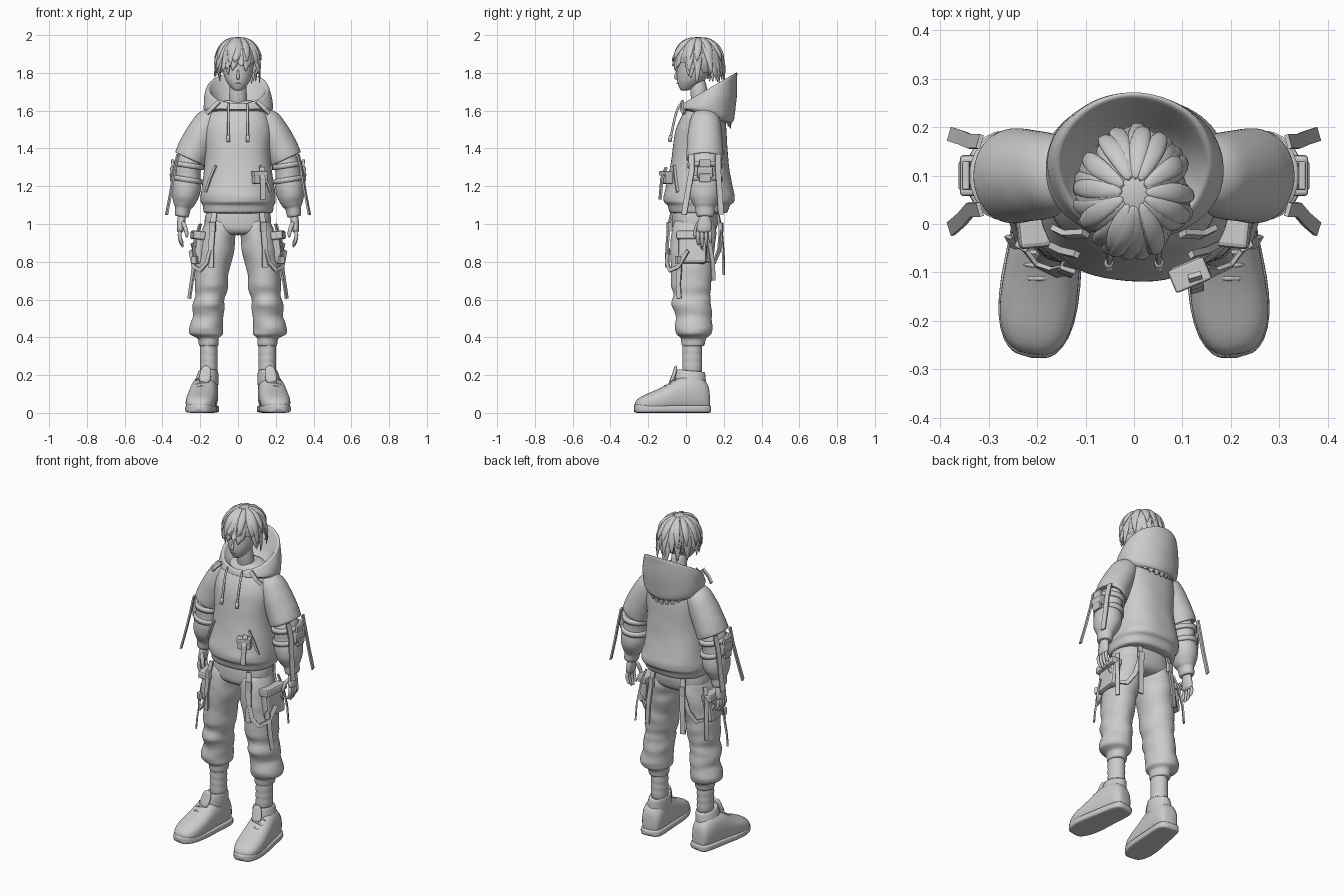
import bpy, bmesh, math, random
from mathutils import Vector, Matrix, noise
random.seed(4)
V = Vector


def finish(name, bm, sub=0, mirror=False, smooth=True, bevel=0):
    bmesh.ops.recalc_face_normals(bm, faces=bm.faces[:])
    for f in bm.faces:
        f.smooth = smooth
    me = bpy.data.meshes.new(name)
    bm.to_mesh(me)
    bm.free()
    ob = bpy.data.objects.new(name, me)
    bpy.context.collection.objects.link(ob)
    if bevel:
        m = ob.modifiers.new("bevel", 'BEVEL')
        m.width, m.segments = bevel, 2
    if mirror:
        ob.modifiers.new("mirror", 'MIRROR').use_mirror_merge = False
    if sub:
        m = ob.modifiers.new("sub", 'SUBSURF')
        m.levels = m.render_levels = sub
    return ob


def loft(name, frames, n=24, p=2.0, sub=1, dens=1, wob=0.0, mirror=False, smooth=True):
    """Skin super-ellipse sections; a frame is (centre, half axis u, half axis v)."""
    fr = []
    for a, b in zip(frames, frames[1:]):
        fr += [[p0.lerp(p1, k / dens) for p0, p1 in zip(a, b)] for k in range(dens)]
    fr.append(frames[-1])
    bm = bmesh.new()
    rows = []
    for c, u, v in fr:
        row = []
        for i in range(n):
            a = 2 * math.pi * i / n + (math.pi / 4 if n == 4 else 0)
            q = [math.copysign(abs(s) ** (2 / p), s) for s in (math.cos(a), math.sin(a))]
            d = u * q[0] + v * q[1]
            pt = c + d
            if wob:
                pt = c + d * (1 + wob * noise.noise(V((pt.x * 8, pt.y * 8, pt.z * 20))))
            row.append(bm.verts.new(pt))
        rows.append(row)
    for r, s in zip(rows, rows[1:]):
        for i in range(n):
            bm.faces.new((r[i], r[(i + 1) % n], s[(i + 1) % n], s[i]))
    bm.faces.new(rows[0])
    bm.faces.new(rows[-1])
    return finish(name, bm, sub, mirror, smooth)


def ring(x, y, z, rx, ry, sx=0, sy=0):
    return (V((x, y, z)), V((rx, 0, rx * sx)), V((0, ry, ry * sy)))


def strap(name, pts, w, t, out, taper=None, n=4, p=60, sub=0, mirror=True):
    """Ribbon or tapered strand along a path, flat side facing out."""
    pts, fr = [V(q) for q in pts], []
    for i, q in enumerate(pts):
        tan = (pts[min(i + 1, len(pts) - 1)] - pts[max(i - 1, 0)]).normalized()
        s = tan.cross(V(out)).normalized()
        k = taper[i] if taper else 1
        fr.append((q, s * w / 2 * k, s.cross(tan) * t / 2 * k))
    return loft(name, fr, n, p, sub, 1, 0, mirror, n != 4)


def box(name, loc, size, rz=0, ry=0, bevel=.008, mirror=True):
    bm = bmesh.new()
    bmesh.ops.create_cube(bm, size=1, matrix=Matrix.Translation(loc) @ Matrix.Rotation(rz, 4, 'Z')
                          @ Matrix.Rotation(ry, 4, 'Y') @ Matrix.Diagonal((*size, 1)))
    return finish(name, bm, 0, mirror, False, bevel)


# Head and neck
loft("head", [ring(*r) for r in [
    (0, -.01, 1.705, .015, .015), (0, .002, 1.715, .032, .036), (0, .018, 1.745, .058, .065),
    (0, .035, 1.78, .075, .085), (0, .045, 1.83, .085, .092), (0, .055, 1.9, .088, .1),
    (0, .06, 1.95, .06, .07)]], sub=2)
loft("neck", [ring(0, .085, 1.58, .06, .055), ring(0, .07, 1.68, .045, .045), ring(0, .06, 1.79, .045, .045)])
strap("nose", [(0, -.045, 1.82), (0, -.053, 1.79), (0, -.062, 1.772), (0, -.045, 1.765)], .022, .02,
      (0, -1, 0), [.4, .7, 1, .5], 8, 2, 1, False)
strap("mouth", [(-.018, -.043, 1.743), (0, -.049, 1.744), (.018, -.043, 1.743)], .006, .008,
      (0, -1, 0), None, 6, 2, 1, False)

# Hair: cap plus layered tapered locks
HC, HR = V((0, .065, 1.872)), V((.108, .122, .118))


def scalp(a, phi, k=1.0):
    return HC + V((HR.x * math.sin(phi) * math.sin(a), -HR.y * math.sin(phi) * math.cos(a),
                   HR.z * math.cos(phi))) * k


bm = bmesh.new()
bmesh.ops.create_uvsphere(bm, u_segments=32, v_segments=20, radius=1,
                          matrix=Matrix.Translation(HC) @ Matrix.Diagonal((*HR, 1)))
bmesh.ops.delete(bm, geom=[v for v in bm.verts if v.co.z < 1.845 - max(0, v.co.y - .03) * .8], context='VERTS')
finish("hair_cap", bm)
for layer, count in enumerate((26, 18, 12)):
    for i in range(count):
        a = 2 * math.pi * (i + .5 * (layer % 2) + random.uniform(-.25, .25)) / count
        front = max(0, math.cos(a))
        end = math.radians([98, 84, 68][layer])
        tw = random.uniform(-.2, .2)
        pts = [scalp(a + tw * s, .2 + (end - .2) * s, 1 + .03 * layer * s) for s in (0, .35, .7, 1)]
        tip = scalp(a + tw * 1.5, 1.57, random.uniform(.95, 1.16))
        tip.z = [1.755 + .07 * front, 1.79 + .05 * front, 1.85][layer] + random.uniform(-.02, .02)
        pts += [pts[-1].lerp(tip, .5) + (pts[-1] - HC) * .06, tip]
        strap("hair_lock", pts, .052, .024, (math.sin(a), -math.cos(a), .25),
              [.35, .8, 1, .9, .65, .06], 6, 2, 1, False)

# Hoodie body with ribbed hem
loft("hoodie_body", [ring(*r) for r in [
    (0, .065, 1.055, .165, .13), (0, .065, 1.06, .185, .155), (0, .067, 1.1, .19, .165),
    (0, .07, 1.115, .2, .188), (0, .07, 1.15, .2, .19), (0, .07, 1.2, .19, .177), (0, .072, 1.3, .178, .155),
    (0, .075, 1.4, .174, .145), (0, .08, 1.5, .182, .136), (0, .09, 1.57, .17, .115),
    (0, .1, 1.62, .125, .09), (0, .1, 1.66, .07, .06)]], n=36, p=2.4, dens=2, wob=.03)

# Hood lying on the shoulders, open at the top
loft("hood", [ring(*r) for r in [
    (0, .1, 1.56, .12, .1, 0, -.3), (0, .115, 1.575, .175, .138, 0, -.3), (0, .115, 1.62, .187, .152, 0, .1),
    (0, .118, 1.675, .178, .155, 0, .45), (0, .122, 1.715, .165, .152, 0, .58), (0, .122, 1.72, .152, .14, 0, .58),
    (0, .115, 1.69, .138, .125, 0, .5), (0, .105, 1.62, .09, .08, 0, .2)]], n=36, dens=2, wob=.04)
for k in range(-5, 6):
    a = k * .2
    strap("hood_hem_tatter", [(.17 * math.sin(a), .1 + .14 * math.cos(a), 1.56),
                              (.172 * math.sin(a), .1 + .135 * math.cos(a), 1.505 + .006 * k * k * .5)],
          .045, .01, (math.sin(a), math.cos(a), 0), [1, .35], mirror=False)
strap("drawstring", [(.05, -.025, 1.645), (.052, -.052, 1.6), (.05, -.068, 1.52), (.052, -.085, 1.44)],
      .014, .014, (0, -1, 0), None, 8, 2, 1)
strap("drawstring_tip", [(.052, -.08, 1.47), (.052, -.087, 1.435)], .02, .02, (0, -1, 0), None, 8, 2)
strap("collar_tab", [(.1, -.02, 1.65), (.14, -.022, 1.61), (.165, -.01, 1.585)], .022, .012, (.3, -1, .3))
strap("pocket_edge", [(.118, -.063, 1.31), (.148, -.056, 1.24), (.17, -.045, 1.17)], .012, .014, (.5, -1, 0))

# Front clip-on pouch
box("front_pouch", (.115, -.1, 1.245), (.075, .045, .065), .4, mirror=False)
box("front_pouch_flap", (.115, -.105, 1.268), (.08, .05, .025), .4, bevel=.005, mirror=False)
strap("front_pouch_strap", [(.125, -.105, 1.3), (.13, -.128, 1.24), (.13, -.137, 1.13)], .028, .01,
      (.3, -1, 0), mirror=False)

# Sleeves: wide half sleeve over a puffy lower sleeve
loft("upper_sleeve", [ring(*r, .45) for r in [
    (.11, .1, 1.6, .04, .05), (.15, .1, 1.555, .068, .08), (.195, .1, 1.475, .077, .092),
    (.23, .1, 1.4, .083, .097), (.25, .1, 1.345, .081, .1), (.25, .1, 1.34, .074, .092),
    (.245, .1, 1.36, .05, .07)]], dens=2, wob=.06, mirror=True)
loft("lower_sleeve", [ring(*r, .15) for r in [
    (.245, .1, 1.38, .05, .07), (.258, .1, 1.31, .066, .082), (.266, .1, 1.26, .068, .083),
    (.272, .1, 1.2, .076, .09), (.28, .1, 1.14, .07, .083), (.288, .1, 1.1, .053, .062),
    (.292, .1, 1.085, .04, .05), (.297, .1, 1.04, .038, .048), (.297, .1, 1.038, .025, .03)]],
     dens=2, wob=.1, mirror=True)
for z, x in ((1.31, .26), (1.235, .267)):
    loft("arm_band", [ring(x, .1, z + d, r, r + .013, .15) for d, r in
                      ((.014, .07), (.013, .08), (-.013, .08), (-.014, .07))], sub=0, mirror=True)
    box("arm_buckle", (x + .085, .1, z + .01), (.016, .06, .045), 0, .1, .004)
box("arm_pouch", (.34, .1, 1.275), (.035, .085, .06), 0, .1)
for y, e in ((.03, -.01), (.17, .185)):
    strap("arm_hanging_strap", [(.318, y, 1.37), (.338, y, 1.28), (.355, (y + e) / 2, 1.17), (.378, e, 1.05)],
          .03, .009, (1, (e - .09) * 3, .2))

# Hands
loft("palm", [ring(*r) for r in [(.297, .1, 1.06, .023, .03), (.299, .1, 1.02, .023, .034),
                                 (.304, .097, .985, .022, .043), (.306, .095, .95, .017, .043)]],
     n=12, mirror=True)
for i, ln in enumerate((.07, .083, .078, .06)):
    y = .062 + .022 * i
    strap("finger", [(.307, y, .965), (.311, y, .94), (.306, y, .955 - ln * .6), (.29, y + .003, .955 - ln)],
          .022, .022, (1, 0, 0), [1, 1, .95, .6], 8, 2, 1)
strap("thumb", [(.295, .07, 1.015), (.28, .055, .985), (.272, .048, .955), (.27, .048, .925)],
      .024, .024, (0, -1, 0), [1, 1.1, 1, .6], 8, 2, 1)

# Trousers: hips and gathered legs
loft("trouser_hips", [ring(*r) for r in [(0, .05, 1.09, .165, .12), (0, .05, 1.02, .18, .125),
                                         (0, .045, .97, .175, .118), (0, .04, .94, .11, .09)]],
     n=32, p=2.3, wob=.03, dens=2)
loft("trouser_leg", [ring(*r) for r in [
    (.09, .045, 1.03, .08, .105), (.105, .04, .95, .095, .12), (.118, .035, .86, .097, .118),
    (.133, .03, .76, .092, .11), (.143, .025, .67, .09, .107), (.15, .03, .62, .08, .098),
    (.152, .028, .57, .087, .105), (.158, .04, .51, .08, .095), (.165, .042, .45, .094, .098),
    (.164, .043, .415, .09, .09), (.158, .04, .395, .058, .066), (.155, .038, .355, .053, .06),
    (.155, .035, .35, .03, .03)]], dens=3, wob=.13, mirror=True)
loft("ankle_wrap", [ring(.155, .033, .385 - .02 * i, .044 + .005 * (i % 2), .05 + .005 * (i % 2), .1)
                    for i in range(10)], mirror=True)

# Cargo pockets, belts and hanging straps
box("cargo_pocket", (.21, .035, .865), (.05, .15, .15), -.1, -.12, .015)
box("cargo_flap", (.212, .035, .94), (.066, .17, .045), -.1, -.12, .01)
box("front_buckle", (.135, -.09, .985), (.035, .02, .05), .35, bevel=.004)
strap("front_strap", [(.125, -.075, 1.06), (.135, -.092, .98), (.142, -.1, .88), (.142, -.103, .77)],
      .03, .01, (.3, -1, 0))
strap("front_loop", [(.145, -.095, .87), (.165, -.1, .795), (.2, -.085, .755), (.235, -.04, .775),
                     (.25, .01, .86)], .024, .009, (.7, -.7, .1))
strap("side_strap", [(.225, -.03, .84), (.235, -.035, .76), (.247, -.04, .68), (.258, -.035, .605)],
      .026, .009, (1, -.6, .2))
box("side_buckle", (.228, -.04, .81), (.03, .03, .04), .5, bevel=.004)
strap("back_strap", [(.1, .17, 1.05), (.105, .187, .97), (.115, .197, .85), (.12, .2, .73)],
      .03, .01, (.2, 1, 0))
box("back_buckle", (.104, .185, .98), (.035, .02, .055), -.2, bevel=.004)
strap("back_loop", [(.11, .185, .97), (.14, .175, .86), (.175, .15, .8), (.215, .11, .81), (.24, .08, .9)],
      .024, .009, (.6, .8, 0))
strap("hip_strap", [(.2, .1, 1.0), (.222, .12, .92), (.235, .14, .8), (.24, .145, .7)], .024, .009, (1, .6, 0))


# High-top shoes with toes splayed outward
def shoe_sections(grow, prof):
    return [(V((.165 + (.1 - y) * .125, y, h / 2)), V((w + grow, (w + grow) * .15, 0)), V((0, 0, h / 2)))
            for y, w, h in prof]


loft("shoe_body", shoe_sections(0, [
    (.125, .035, .12), (.11, .056, .17), (.06, .067, .2), (0, .072, .2), (-.05, .074, .185), (-.1, .077, .15),
    (-.16, .08, .12), (-.21, .075, .1), (-.25, .058, .08), (-.272, .03, .055)]), p=2.5, mirror=True)
loft("shoe_sole", shoe_sections(.004, [
    (.132, .035, .04), (.115, .06, .042), (.05, .068, .042), (-.03, .07, .042), (-.12, .08, .04),
    (-.2, .077, .042), (-.25, .058, .046), (-.277, .03, .05)]), p=5, mirror=True)
loft("shoe_collar", [ring(*r, 0, -.1) for r in [
    (.172, .02, .1, .07, .09), (.165, .022, .17, .062, .085), (.158, .025, .215, .055, .078),
    (.157, .025, .228, .05, .074), (.156, .028, .215, .042, .055)]], mirror=True)
strap("shoe_tongue", [(.182, -.085, .155), (.172, -.062, .2), (.166, -.052, .255)], .065, .022,
      (0, -1, .6), [1, 1, .8], 12, 3, 1)
for y, z in ((-.062, .192), (-.088, .168), (-.115, .15)):
    x = .165 + (.1 - y) * .125
    strap("shoe_lace", [(x - .045, y + .012, z - .022), (x, y, z), (x + .045, y + .006, z - .022)],
          .012, .012, (0, -.5, 1), None, 8, 2, 1)
